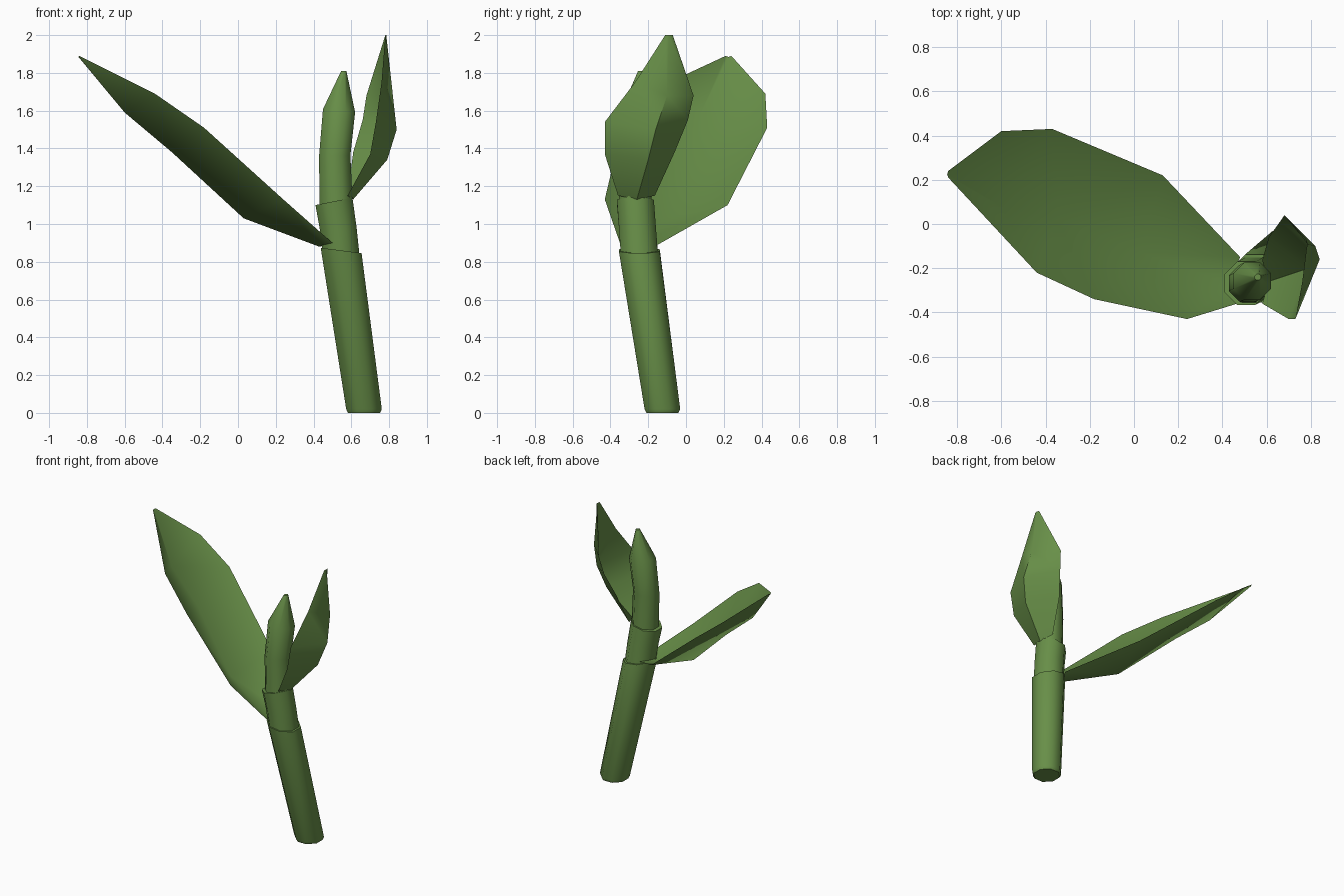
import bpy, bmesh, math

if "Cube" in bpy.data.objects:
    bpy.data.objects.remove(bpy.data.objects["Cube"])

green = bpy.data.materials.new("leaf green")
green.diffuse_color = (0.138, 0.275, 0.065, 1)
green.use_nodes = True
green.node_tree.nodes["Principled BSDF"].inputs["Base Color"].default_value = green.diffuse_color


def finish(name, bm, angle):
    bmesh.ops.recalc_face_normals(bm, faces=bm.faces)
    me = bpy.data.meshes.new(name)
    bm.to_mesh(me)
    bm.free()
    me.materials.append(green)
    ob = bpy.data.objects.new(name, me)
    bpy.context.collection.objects.link(ob)
    bpy.ops.object.select_all(action='DESELECT')
    ob.select_set(True)
    bpy.context.view_layer.objects.active = ob
    bpy.ops.object.shade_smooth_by_angle(angle=math.radians(angle))
    return ob


def tube(name, rings, sides=8):
    """Loft through rings of (x, y, z, radius, slope along x), closed at both ends."""
    bm = bmesh.new()
    loops = []
    for x, y, z, r, slope in rings:
        loop = []
        for i in range(sides):
            a = math.tau * (i + 0.5) / sides
            dx, dy = r * math.cos(a), r * math.sin(a)
            loop.append(bm.verts.new((x + dx, y + dy, z + slope * dx)))
        loops.append(loop)
    for lo, hi in zip(loops, loops[1:]):
        for i in range(sides):
            j = (i + 1) % sides
            bm.faces.new((lo[i], lo[j], hi[j], hi[i]))
    bm.faces.new(loops[0][::-1])
    bm.faces.new(loops[-1])
    return finish(name, bm, 50)


def leaf(name, rows):
    """Folded blade: every row is (edge, midrib, edge)."""
    bm = bmesh.new()
    grid = [[bm.verts.new(p) for p in row] for row in rows]
    for a, b in zip(grid, grid[1:]):
        for i in range(2):
            bm.faces.new((a[i], a[i + 1], b[i + 1], b[i]))
    return finish(name, bm, 60)


# Three nested stem sections
tube("lower_stem", [(0.667, -0.125, 0, 0.092, 0), (0.667, -0.125, 0.02, 0.102, 0),
                    (0.546, -0.247, 0.86, 0.117, -0.13)])
tube("middle_stem", [(0.546, -0.247, 0.84, 0.106, -0.13), (0.53, -0.257, 0.98, 0.106, 0),
                     (0.508, -0.268, 1.12, 0.106, 0.2)])
tube("shoot", [(0.52, -0.268, 1.08, 0.094, 0.2), (0.512, -0.268, 1.36, 0.09, 0.05),
               (0.535, -0.258, 1.60, 0.092, -0.1), (0.56, -0.24, 1.81, 0.015, 0)])

# Broad leaf reaching to the left
leaf("broad_leaf", [
    [(0.48, -0.15, 0.89), (0.43, -0.27, 0.88), (0.50, -0.35, 0.90)],
    [(0.13, 0.22, 1.10), (0.03, -0.13, 1.03), (0.24, -0.43, 1.13)],
    [(-0.37, 0.43, 1.51), (-0.35, 0.03, 1.38), (-0.18, -0.34, 1.51)],
    [(-0.60, 0.42, 1.69), (-0.60, 0.08, 1.59), (-0.44, -0.22, 1.69)],
    [(-0.84, 0.24, 1.89), (-0.845, 0.225, 1.885), (-0.84, 0.21, 1.89)]])

# Short leaf standing upright on the right
leaf("upright_leaf", [
    [(0.58, -0.165, 1.15), (0.61, -0.26, 1.13), (0.58, -0.36, 1.15)],
    [(0.61, -0.06, 1.38), (0.79, -0.20, 1.34), (0.70, -0.43, 1.37)],
    [(0.66, 0.01, 1.55), (0.84, -0.16, 1.50), (0.73, -0.43, 1.54)],
    [(0.68, 0.04, 1.68), (0.82, -0.10, 1.68), (0.76, -0.27, 1.75)],
    [(0.78, -0.07, 2.0), (0.785, -0.09, 2.0), (0.78, -0.11, 2.0)]])
